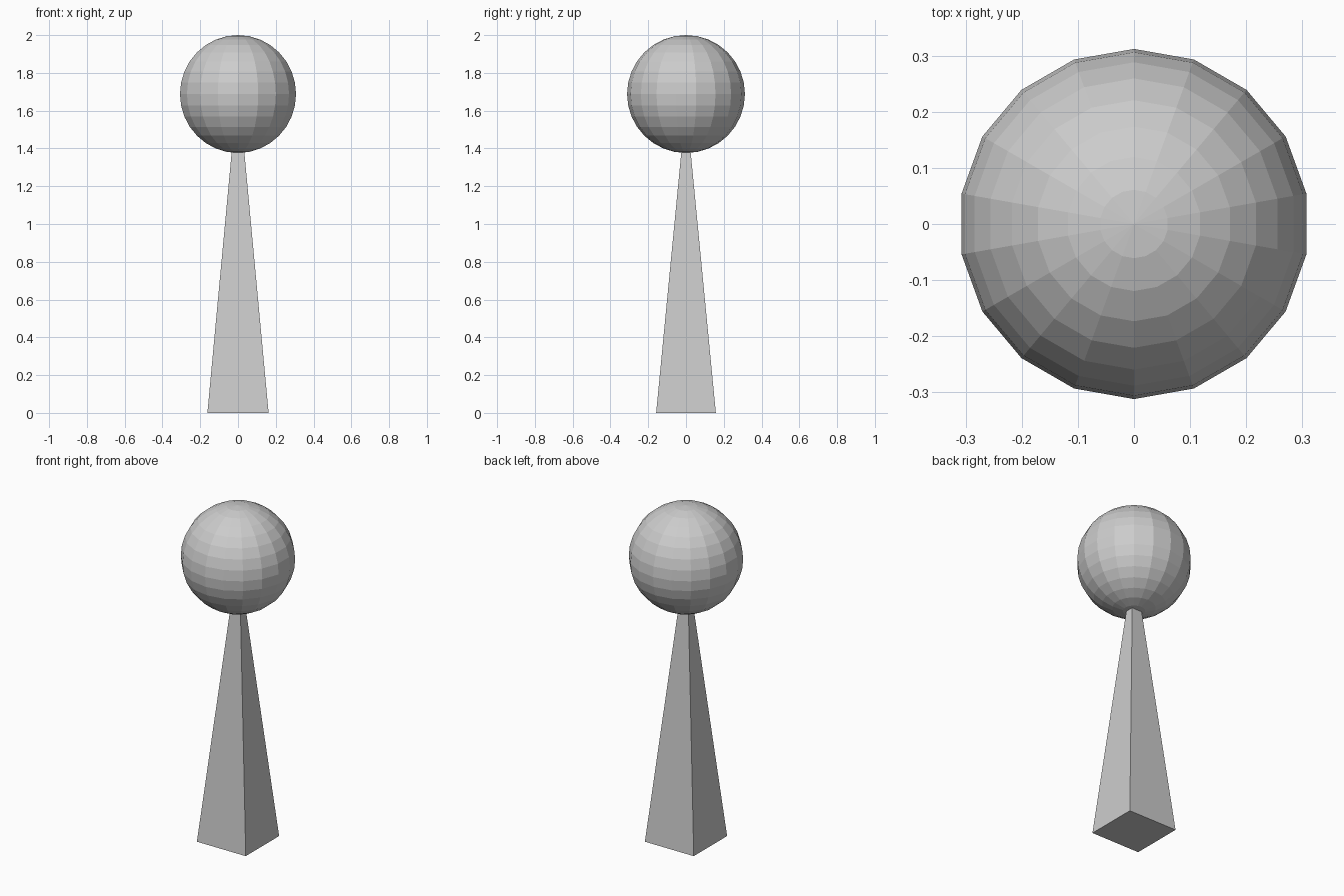
import bpy
import bmesh
from mathutils import Matrix

cube = bpy.data.objects.get("Cube")
if cube:
    bpy.data.objects.remove(cube, do_unlink=True)

# Single flat grey
grey = bpy.data.materials.new("light_grey")
grey.use_nodes = True
colour = (0.604, 0.604, 0.604, 1.0)
grey.diffuse_color = colour
grey.node_tree.nodes["Principled BSDF"].inputs["Base Color"].default_value = colour


def add_object(name, bm):
    bmesh.ops.recalc_face_normals(bm, faces=bm.faces)
    mesh = bpy.data.meshes.new(name)
    bm.to_mesh(mesh)
    bm.free()
    mesh.materials.append(grey)
    obj = bpy.data.objects.new(name, mesh)
    bpy.context.collection.objects.link(obj)
    return obj


# Tapered four-sided post, its top hidden inside the ball
POST_HEIGHT = 1.45
BASE = (0.162, 0.158)
TOP = (0.027, 0.018)
bm = bmesh.new()
bmesh.ops.create_cube(bm, size=2)
for v in bm.verts:
    half = TOP if v.co.z > 0 else BASE
    v.co = (v.co.x * half[0], v.co.y * half[1], POST_HEIGHT if v.co.z > 0 else 0)
add_object("post", bm)

# Faceted ball on top, with a vertex row facing front and back
RADIUS = 0.312
bm = bmesh.new()
bmesh.ops.create_uvsphere(bm, u_segments=18, v_segments=16, radius=RADIUS,
                          matrix=Matrix.Translation((0, 0, 2 - RADIUS)))
add_object("ball", bm)
